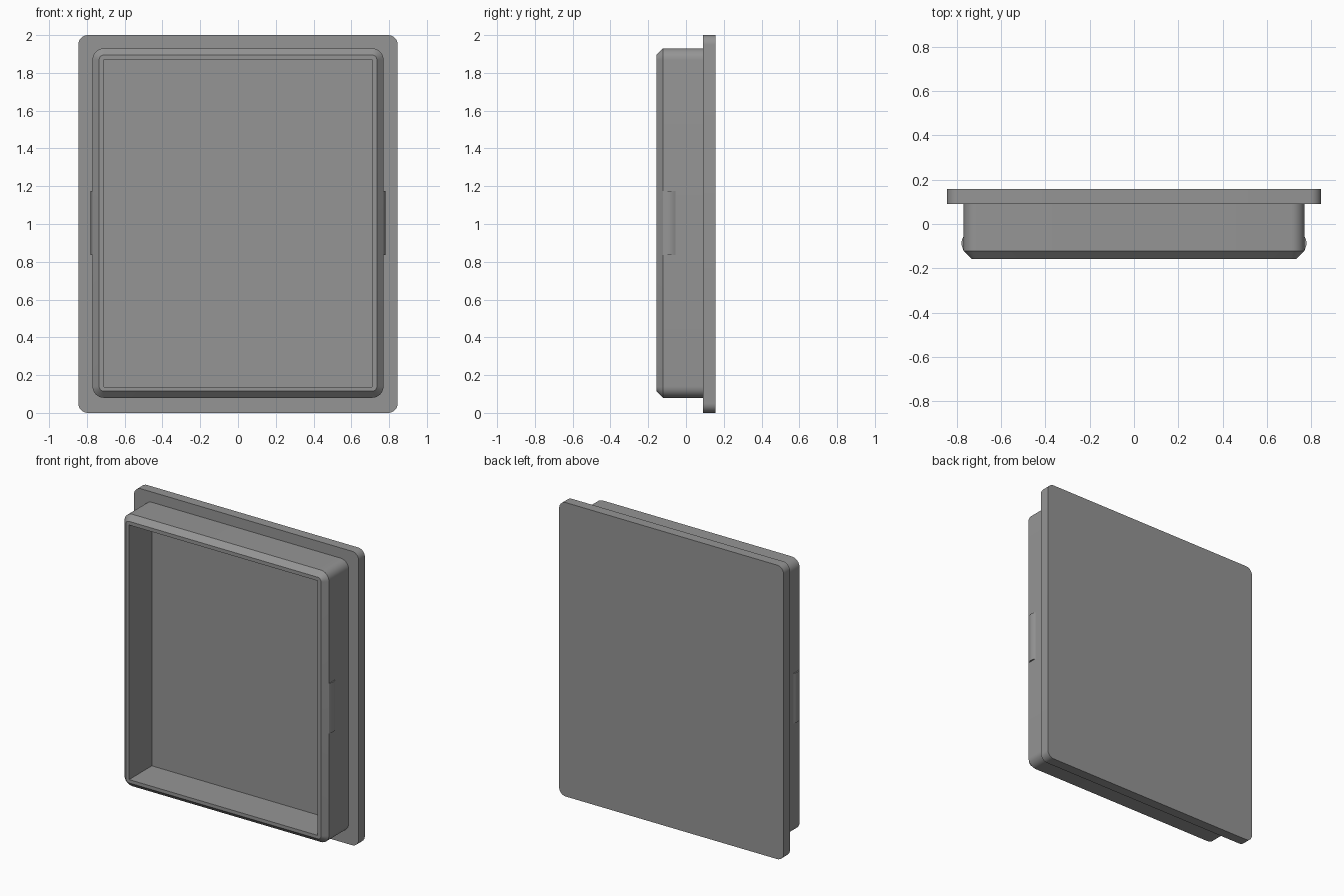
import bpy, bmesh, math

if "Cube" in bpy.data.objects:
    bpy.data.objects.remove(bpy.data.objects["Cube"])

grey = bpy.data.materials.new("mid grey")
grey.diffuse_color = (0.3, 0.3, 0.3, 1)
grey.use_nodes = True
grey.node_tree.nodes["Principled BSDF"].inputs["Base Color"].default_value = grey.diffuse_color


def outline(hx, z0, z1, r, n=8):
    """Rounded rectangle in x/z; r = 0 repeats the corner so rings stay bridgeable."""
    pts = []
    for i, (sx, zc) in enumerate([(1, z1 - r), (-1, z1 - r), (-1, z0 + r), (1, z0 + r)]):
        for k in range(n + 1):
            a = math.pi / 2 * (i + k / n)
            pts.append((sx * (hx - r) + r * math.cos(a), zc + r * math.sin(a)))
    return pts


def finish(name, bm, angle=25):
    bmesh.ops.remove_doubles(bm, verts=bm.verts, dist=1e-5)
    bmesh.ops.dissolve_degenerate(bm, edges=bm.edges, dist=1e-5)
    bmesh.ops.recalc_face_normals(bm, faces=bm.faces)
    me = bpy.data.meshes.new(name)
    bm.to_mesh(me)
    bm.free()
    ob = bpy.data.objects.new(name, me)
    bpy.context.collection.objects.link(ob)
    me.materials.append(grey)
    bpy.ops.object.select_all(action='DESELECT')
    ob.select_set(True)
    bpy.context.view_layer.objects.active = ob
    bpy.ops.object.shade_smooth_by_angle(angle=math.radians(angle))
    return ob


def loft(name, sections):
    """Skin a stack of (y, outline) sections and cap both ends."""
    bm = bmesh.new()
    rings = [[bm.verts.new((x, y, z)) for x, z in pts] for y, pts in sections]
    for a, b in zip(rings, rings[1:]):
        for i in range(len(a)):
            j = (i + 1) % len(a)
            bm.faces.new((a[i], a[j], b[j], b[i]))
    bm.faces.new(rings[0])
    bm.faces.new(rings[-1])
    return finish(name, bm)


# Cover plate at the back
plate = outline(0.845, 0, 2, 0.05)
loft("cover_plate", [(0.157, plate), (0.09, plate)])

# Hollow tray: outer wall, chamfer, flat lip, inner wall, floor
wall = outline(0.77, 0.08, 1.93, 0.06)
lip = outline(0.735, 0.115, 1.895, 0.025)
opening = outline(0.71, 0.138, 1.87, 0)
loft("tray_rim", [(0.09, wall), (-0.122, wall), (-0.157, lip),
                  (-0.157, opening), (0.088, opening)])

# Snap ridges on both sides: straight ramp in front, rounded behind
for side, name in ((1, "right_snap_ridge"), (-1, "left_snap_ridge")):
    profile = [(0.76, -0.122), (0.77, -0.122), (0.78, -0.092), (0.779, -0.08),
               (0.776, -0.068), (0.77, -0.055), (0.76, -0.055)]
    bm = bmesh.new()
    face = bm.faces.new([bm.verts.new((side * x, y, 0.835)) for x, y in profile])
    new = bmesh.ops.extrude_face_region(bm, geom=[face])["geom"]
    bmesh.ops.translate(bm, vec=(0, 0, 0.34),
                        verts=[v for v in new if isinstance(v, bmesh.types.BMVert)])
    finish(name, bm)
